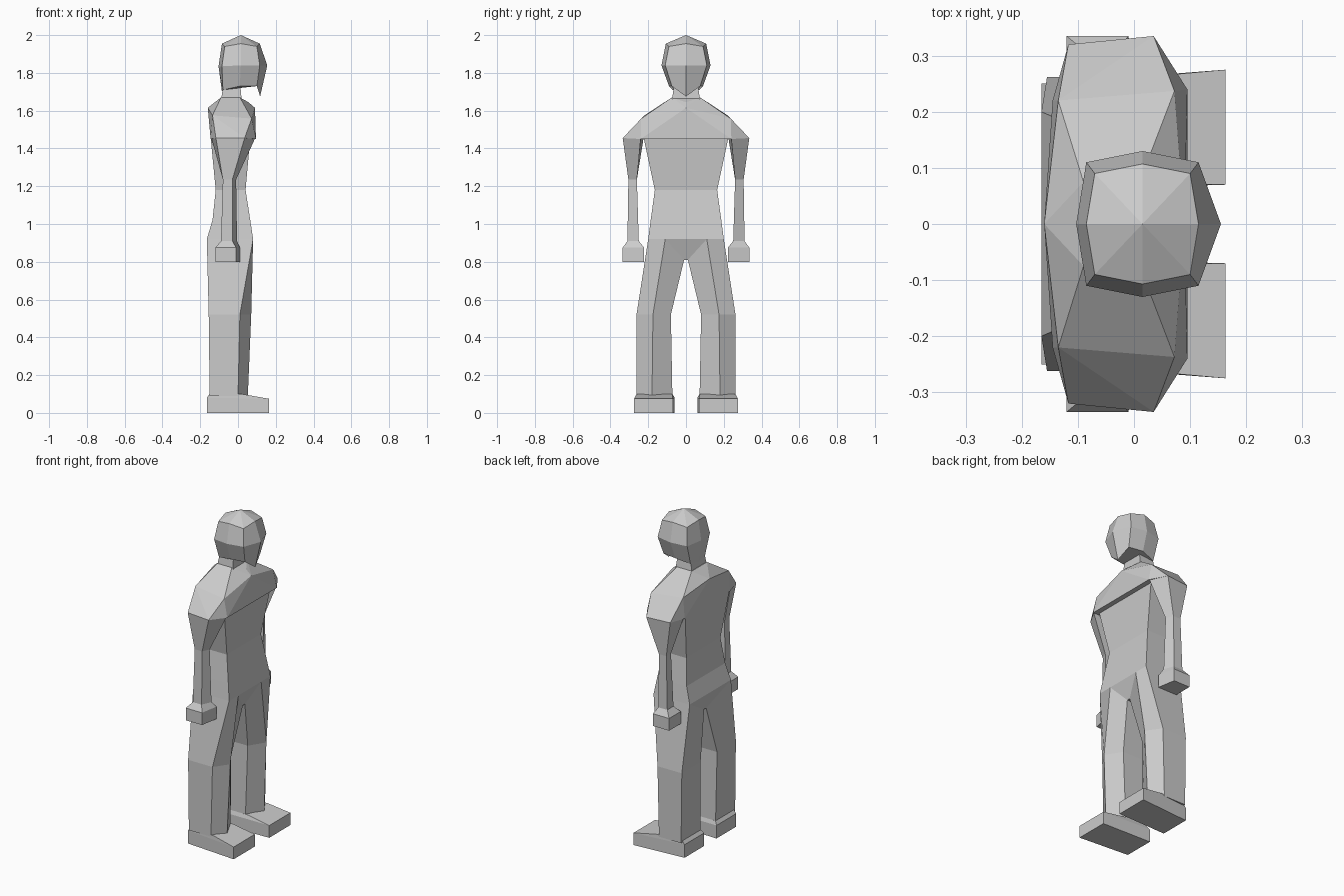
import bpy, bmesh

grey = bpy.data.materials.new("light grey")
grey.diffuse_color = (0.6, 0.6, 0.6, 1)


def finish(name, bm):
    bmesh.ops.recalc_face_normals(bm, faces=bm.faces)
    me = bpy.data.meshes.new(name)
    bm.to_mesh(me)
    bm.free()
    me.materials.append(grey)
    bpy.context.collection.objects.link(bpy.data.objects.new(name, me))


def loft(name, rings):
    """Skin a stack of rings with equal point counts; a one-point ring is a tip."""
    bm = bmesh.new()
    vs = [[bm.verts.new(p) for p in r] for r in rings]
    for a, b in zip(vs, vs[1:]):
        n = len(a)
        for i in range(n):
            j = (i + 1) % n
            bm.faces.new((a[i], a[j], b[0]) if len(b) == 1 else (a[i], a[j], b[j], b[i]))
    for r in (vs[0], vs[-1]):
        if len(r) > 2:
            bm.faces.new(r)
    finish(name, bm)


def hull(name, half):
    """Convex block from points given for one side and mirrored in y."""
    bm = bmesh.new()
    pts = {(x, s * y, z) for x, y, z in half for s in (1, -1)}
    for p in sorted(pts):
        bm.verts.new(p)
    res = bmesh.ops.convex_hull(bm, input=bm.verts)
    bmesh.ops.delete(bm, geom=list({v for v in res["geom_interior"] + res["geom_unused"]
                                    if isinstance(v, bmesh.types.BMVert)}), context='VERTS')
    bmesh.ops.dissolve_limit(bm, angle_limit=0.03, verts=bm.verts, edges=bm.edges)
    finish(name, bm)


def box_ring(z, back, front, yb, yf):
    return [(back, -yb, z), (front, -yf, z), (front, yf, z), (back, yb, z)]


# torso: hips, lower back, waist, chest
loft("torso", [box_ring(0.92, -0.165, 0.08, 0.2, 0.2),
               box_ring(1.02, -0.135, 0.065, 0.187, 0.187),
               box_ring(1.18, -0.118, 0.04, 0.165, 0.165),
               box_ring(1.46, -0.145, 0.065, 0.215, 0.225)])

# shoulders and upper chest
hull("shoulders", [(0.035, 0.335, 1.455), (-0.117, 0.32, 1.455), (0.095, 0.24, 1.45),
                   (-0.145, 0.22, 1.45), (0.072, 0.237, 1.558), (-0.135, 0.22, 1.575),
                   (0.09, 0, 1.615), (-0.16, 0, 1.615), (0.01, 0.075, 1.67),
                   (-0.09, 0.075, 1.67), (0.055, 0, 1.645)])

# pelvis wedge between the legs
hull("pelvis", [(-0.165, 0.2, 0.92), (0.08, 0.2, 0.92), (0.08, 0.11, 0.92),
                (0.04, 0.01, 0.81), (-0.13, 0.01, 0.81)])

# neck
loft("neck", [box_ring(1.65, -0.09, 0.02, 0.075, 0.075),
              box_ring(1.76, -0.075, 0.01, 0.06, 0.06)])


# head: eight-sided rings from jaw to crown
def head_ring(back, bs, mid, fs, front):
    ring = [back, bs, mid, fs, front]
    return ring + [(x, -y, z) for x, y, z in (fs, mid, bs)]


loft("head", [
    head_ring((-0.085, 0, 1.70), (-0.08, 0.07, 1.71), (0.01, 0.09, 1.73),
              (0.10, 0.075, 1.73), (0.117, 0, 1.675)),
    head_ring((-0.103, 0, 1.835), (-0.085, 0.11, 1.835), (0.015, 0.13, 1.84),
              (0.115, 0.11, 1.84), (0.155, 0, 1.84)),
    head_ring((-0.085, 0, 1.955), (-0.07, 0.09, 1.94), (0.015, 0.107, 1.955),
              (0.10, 0.09, 1.94), (0.115, 0, 1.955)),
    [(0.015, 0, 2.0)]])

for side, s in (("left", 1), ("right", -1)):
    def limb(name, rings):
        loft(side + "_" + name, [[(x, s * y, z) for x, y, z in r] for r in rings])

    def quad(z, ob, of, inf, inb, yo, yi):
        return [(ob, yo, z), (of, yo, z), (inf, yi, z), (inb, yi, z)]

    # arm tapering to the elbow, then the forearm
    limb("arm", [[(-0.117, 0.32, 1.455), (0.035, 0.335, 1.455),
                  (0.09, 0.24, 1.452), (-0.14, 0.225, 1.452)],
                 quad(1.235, -0.08, -0.03, -0.01, -0.08, 0.305, 0.26),
                 quad(0.91, -0.09, -0.03, -0.005, -0.09, 0.31, 0.25)])

    # blocky hand
    limb("hand", [quad(0.91, -0.09, -0.03, -0.005, -0.09, 0.31, 0.25),
                  quad(0.875, -0.12, -0.01, 0.01, -0.12, 0.335, 0.222),
                  quad(0.80, -0.12, -0.01, 0.01, -0.12, 0.335, 0.222)])

    # leg with a ridge down the front
    limb("leg", [[(-0.165, 0.2, 0.92), (0.08, 0.2, 0.92), (0.08, 0.11, 0.92),
                  (0.04, 0.01, 0.81), (-0.13, 0.01, 0.81)],
                 [(-0.155, 0.262, 0.52), (0.01, 0.262, 0.52), (0.07, 0.175, 0.52),
                  (0.01, 0.08, 0.52), (-0.155, 0.08, 0.52)],
                 [(-0.15, 0.262, 0.09), (0, 0.262, 0.09), (0.052, 0.18, 0.09),
                  (0, 0.072, 0.09), (-0.15, 0.072, 0.09)]])

    # foot with a sloped top
    limb("foot", [[(-0.165, 0.25, 0), (0.163, 0.275, 0), (0.163, 0.07, 0), (-0.165, 0.06, 0)],
                  [(-0.165, 0.25, 0.08), (0.163, 0.275, 0.075),
                   (0.163, 0.07, 0.075), (-0.165, 0.06, 0.08)],
                  [(-0.15, 0.25, 0.1), (0.02, 0.262, 0.1), (0.02, 0.072, 0.1),
                   (-0.15, 0.072, 0.1)]])
